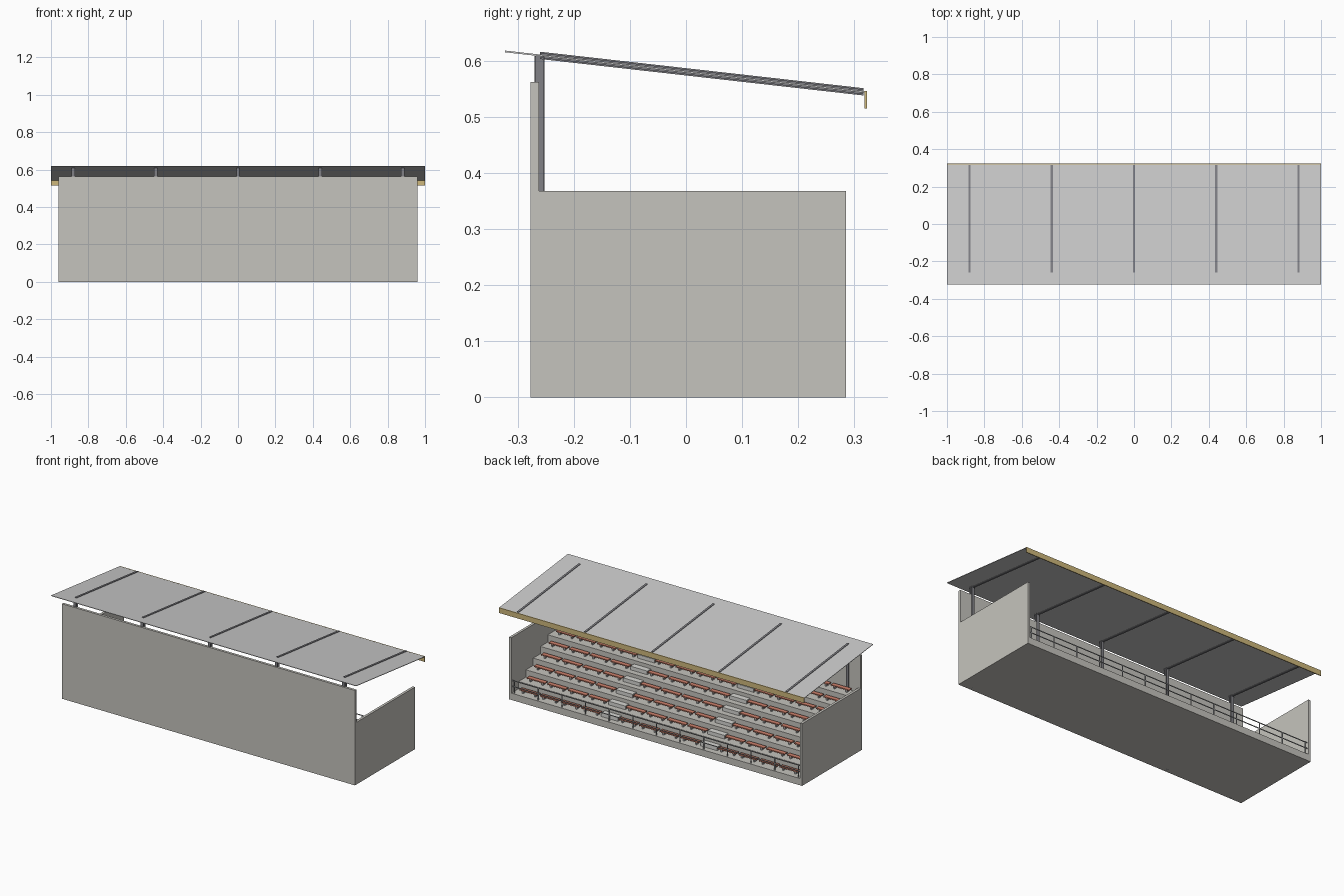
import bpy, bmesh, math
from mathutils import Matrix, Vector

if "Cube" in bpy.data.objects:
    bpy.data.objects.remove(bpy.data.objects["Cube"])


def material(name, r, g, b):
    m = bpy.data.materials.new(name)
    m.diffuse_color = (r, g, b, 1)
    m.use_nodes = True
    m.node_tree.nodes["Principled BSDF"].inputs["Base Color"].default_value = m.diffuse_color
    return m


CONCRETE = material("concrete", 0.56, 0.55, 0.51)
STEP = material("step_concrete", 0.68, 0.68, 0.65)
STEEL = material("dark_steel", 0.22, 0.22, 0.24)
ROOF = material("roof_sheet", 0.70, 0.70, 0.70)
GOLD = material("fascia_gold", 0.62, 0.48, 0.20)
RED = material("bench_red", 0.62, 0.22, 0.15)
RAIL = material("rail_grey", 0.45, 0.46, 0.47)


def finish(name, bm, mat):
    bmesh.ops.recalc_face_normals(bm, faces=bm.faces[:])
    me = bpy.data.meshes.new(name)
    bm.to_mesh(me)
    bm.free()
    me.materials.append(mat)
    ob = bpy.data.objects.new(name, me)
    bpy.context.collection.objects.link(ob)
    return ob


def add_box(bm, x0, x1, y0, y1, z0, z1):
    centre = Vector(((x0 + x1) / 2, (y0 + y1) / 2, (z0 + z1) / 2))
    size = Matrix.Diagonal((x1 - x0, y1 - y0, z1 - z0, 1))
    bmesh.ops.create_cube(bm, size=1, matrix=Matrix.Translation(centre) @ size)


def boxes(name, mat, items):
    bm = bmesh.new()
    for it in items:
        add_box(bm, *it)
    return finish(name, bm, mat)


def add_prism(bm, pts, offset):
    # Extrude a closed outline along an offset
    face = bm.faces.new([bm.verts.new(p) for p in pts])
    ext = bmesh.ops.extrude_face_region(bm, geom=[face])
    moved = [v for v in ext["geom"] if isinstance(v, bmesh.types.BMVert)]
    bmesh.ops.translate(bm, verts=moved, vec=offset)


def i_section(w, h, flange, web):
    a, b, c, t = w / 2, h / 2, h / 2 - flange, web / 2
    half = [(a, b), (a, c), (t, c), (t, -c), (a, -c), (a, -b)]
    return half + [(-u, v) for u, v in reversed(half)]


# Stepped concrete terrace
TIERS, Y_FRONT, Y_BACK = 8, 0.285, -0.262
DEPTH = (Y_FRONT - Y_BACK) / TIERS
Z0, RISE = 0.04, 0.043
outline = [(Y_BACK, 0), (Y_FRONT, 0)]
for i in range(TIERS):
    z = Z0 + i * RISE
    outline += [(Y_FRONT - i * DEPTH, z), (Y_FRONT - (i + 1) * DEPTH, z)]
bm = bmesh.new()
add_prism(bm, [(-0.95, y, z) for y, z in outline], (1.9, 0, 0))
finish("terrace", bm, CONCRETE)

# Side and back walls
boxes("side_walls", CONCRETE, [(s * 0.9525 - 0.0075, s * 0.9525 + 0.0075, -0.277, 0.285, 0, 0.368)
                               for s in (-1, 1)])
boxes("back_wall", CONCRETE, [(-0.96, 0.96, -0.277, -0.262, 0, 0.562)])

# Aisle half steps
AISLES = (-0.325, 0.325)
boxes("aisle_steps", STEP, [(x - 0.055, x + 0.055,
                             Y_FRONT - i * DEPTH - 0.002, Y_FRONT - i * DEPTH + DEPTH / 2,
                             Z0 + (i - 1) * RISE, Z0 + (i - 0.5) * RISE)
                            for x in AISLES for i in range(1, TIERS)])

# Benches: three blocks of four per tier, each on two legs
planks, legs = [], []
PITCH = 0.135
for i in range(TIERS):
    z = Z0 + i * RISE
    y = Y_FRONT - (i + 0.6) * DEPTH
    for block in (-0.65, 0, 0.65):
        for k in range(4):
            x = block + (k - 1.5) * PITCH
            planks.append((x - 0.06, x + 0.06, y - 0.013, y + 0.013, z + 0.015, z + 0.021))
            for s in (-0.04, 0.04):
                legs.append((x + s - 0.004, x + s + 0.004, y - 0.009, y + 0.009, z - 0.001, z + 0.015))
boxes("bench_seats", RED, planks)
boxes("bench_legs", RAIL, legs)

# Front railing
RY = 0.276
rails = [(-0.945, 0.945, RY - 0.002, RY + 0.002, z - 0.002, z + 0.002) for z in (0.078, 0.112)]
rails += [(x * 0.155 - 0.0022, x * 0.155 + 0.0022, RY - 0.0022, RY + 0.0022, Z0 - 0.001, 0.112)
          for x in range(-6, 7)]
boxes("front_railing", RAIL, rails)

# Roof line: height of the sheet at a given y
SLOPE = -0.1127


def roof_z(y):
    return 0.6095 + SLOPE * (y + 0.26)


# Steel posts and sloping roof beams
FRAMES = (-0.88, -0.44, 0, 0.44, 0.88)
bm = bmesh.new()
for x in FRAMES:
    add_prism(bm, [(x + u, -0.261 + v, 0) for u, v in i_section(0.018, 0.018, 0.003, 0.004)],
              (0, 0, 0.608))
finish("roof_posts", bm, STEEL)

bm = bmesh.new()
YA, YB = -0.26, 0.316
for x in FRAMES:
    add_prism(bm, [(x + u, YA, roof_z(YA) + v) for u, v in i_section(0.012, 0.013, 0.003, 0.004)],
              (0, YB - YA, roof_z(YB) - roof_z(YA)))
finish("roof_beams", bm, STEEL)

# Roof sheet
bm = bmesh.new()
ya, yb, t = -0.323, 0.318, 0.0015
add_prism(bm, [(-1, ya, roof_z(ya) - t), (-1, yb, roof_z(yb) - t),
               (-1, yb, roof_z(yb) + t), (-1, ya, roof_z(ya) + t)], (2, 0, 0))
finish("roof_sheet", bm, ROOF)

# Fascia board along the open side
boxes("fascia", GOLD, [(-1, 1, 0.318, 0.323, 0.515, 0.546)])
